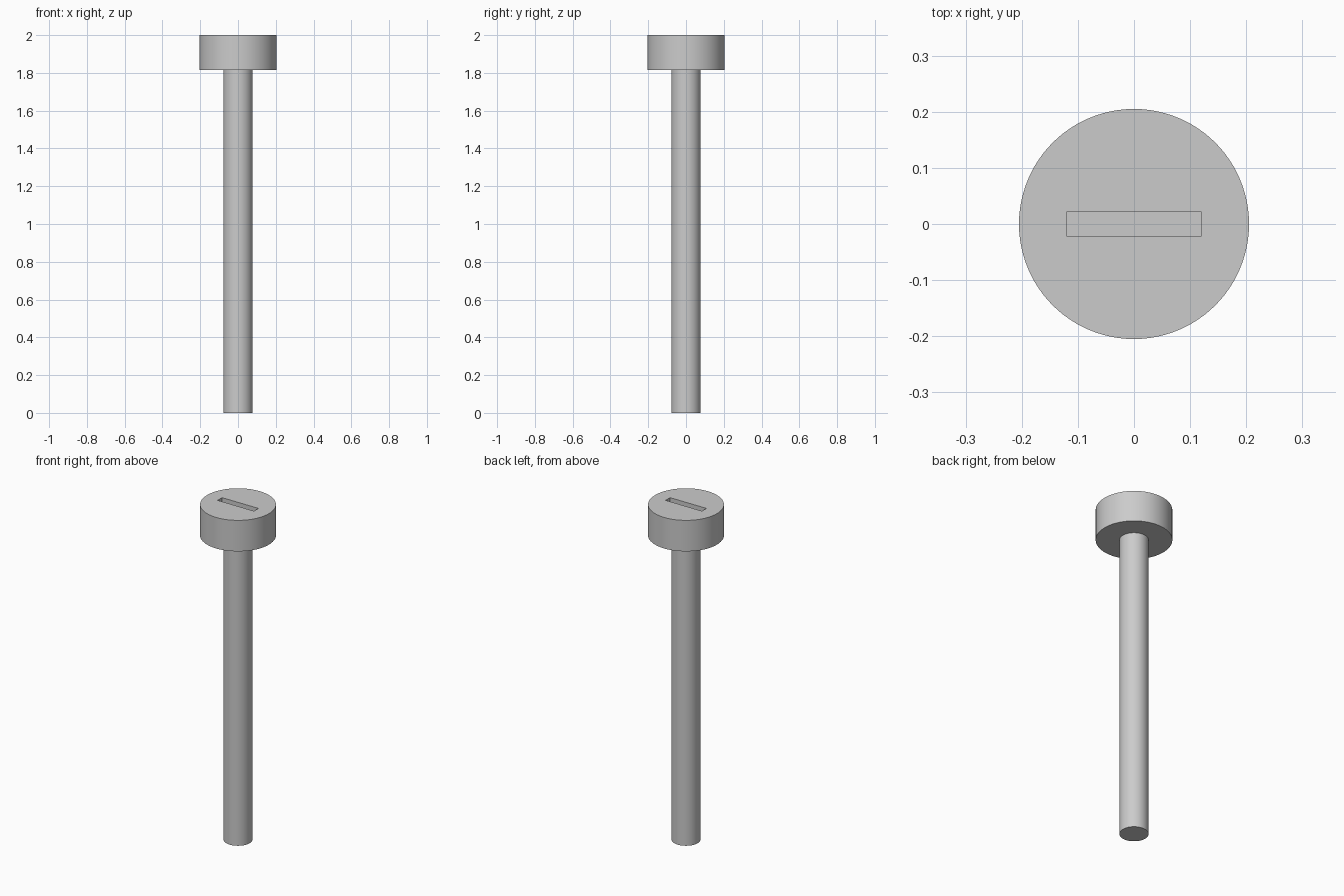
import bpy
import math

HEAD_RADIUS, HEAD_BOTTOM, TOP = 0.205, 1.815, 2.0
SHAFT_RADIUS = 0.078
SLOT_LENGTH, SLOT_WIDTH, SLOT_DEPTH = 0.24, 0.042, 0.06

default_cube = bpy.data.objects.get("Cube")
if default_cube:
    bpy.data.objects.remove(default_cube, do_unlink=True)

# Plain grey metal
color = (0.6, 0.6, 0.6, 1.0)
steel = bpy.data.materials.new("grey_steel")
steel.use_nodes = True
steel.diffuse_color = color
steel.node_tree.nodes["Principled BSDF"].inputs["Base Color"].default_value = color


def cylinder(name, radius, bottom, top):
    bpy.ops.mesh.primitive_cylinder_add(
        vertices=96, radius=radius, depth=top - bottom,
        location=(0, 0, (bottom + top) / 2))
    obj = bpy.context.object
    obj.name = name
    obj.data.materials.append(steel)
    return obj


def smooth(obj):
    bpy.ops.object.select_all(action='DESELECT')
    obj.select_set(True)
    bpy.context.view_layer.objects.active = obj
    bpy.ops.object.shade_smooth_by_angle(angle=math.radians(30))


# Shaft, seated slightly inside the head
shaft = cylinder("shaft", SHAFT_RADIUS, 0, HEAD_BOTTOM + 0.01)
smooth(shaft)

# Head with a straight driver slot cut into its top
head = cylinder("head", HEAD_RADIUS, HEAD_BOTTOM, TOP)
bpy.ops.mesh.primitive_cube_add(size=1, location=(0, 0, TOP))
cutter = bpy.context.object
cutter.name = "slot_cutter"
cutter.scale = (SLOT_LENGTH, SLOT_WIDTH, SLOT_DEPTH * 2)
cutter.data.materials.append(steel)
cutter.hide_render = True

bpy.context.view_layer.objects.active = head
slot = head.modifiers.new("slot", 'BOOLEAN')
slot.operation = 'DIFFERENCE'
slot.solver = 'EXACT'
slot.object = cutter
bpy.ops.object.modifier_apply(modifier=slot.name)
bpy.data.objects.remove(cutter, do_unlink=True)
smooth(head)
